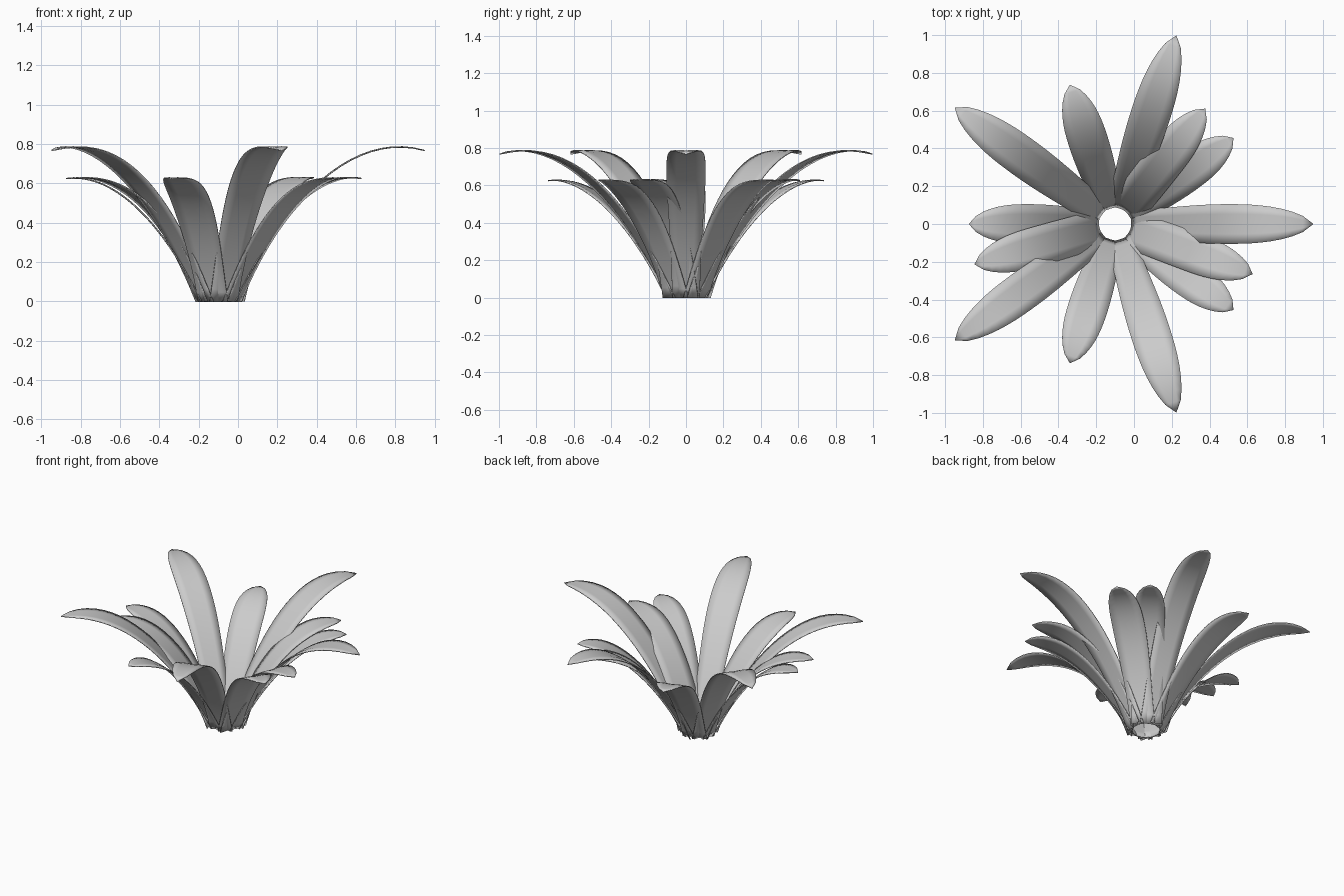
import bpy
import bmesh
import math
from mathutils import Vector, Matrix
from mathutils.geometry import interpolate_bezier

if "Cube" in bpy.data.objects:
    bpy.data.objects.remove(bpy.data.objects["Cube"])

# One plain grey for every leaf
grey = bpy.data.materials.new("leaf_grey")
grey.use_nodes = True
colour = (0.6, 0.6, 0.6, 1)
grey.diffuse_color = colour
grey.node_tree.nodes["Principled BSDF"].inputs["Base Color"].default_value = colour

ROWS = 22
COLUMNS = (-1, -0.5, 0, 0.5, 1)
CENTRE = Vector((-0.1, 0, 0))


def half_width(t, base, widest):
    """Narrow root, broad middle and a rounded, slightly pointed tip."""
    s = min(1, t / 0.6)
    body = base + (widest - base) * s * s * (3 - 2 * s)
    u = max(0, (t - 0.6) / 0.4)
    return body * max(0.0, 1 - u ** 2.6) ** 0.7


def leaf(name, angle, curve, base, widest):
    """Arching blade with a shallow groove along its midrib."""
    spine = interpolate_bezier(*[Vector((r, 0, z)) for r, z in curve], ROWS)
    bm = bmesh.new()
    rows = []
    for i, p in enumerate(spine):
        ahead = spine[min(i + 1, ROWS - 1)] - spine[max(i - 1, 0)]
        up = Vector((-ahead.z, 0, ahead.x)).normalized()
        w = half_width(i / (ROWS - 1), base, widest)
        if i == ROWS - 1:
            rows.append([bm.verts.new(p)] * len(COLUMNS))
        else:
            rows.append([bm.verts.new(p + Vector((0, c * w, 0))
                                      + up * 0.1 * w * (abs(c) - c * c * 0.9))
                         for c in COLUMNS])
    for a, b in zip(rows, rows[1:]):
        for j in range(len(COLUMNS) - 1):
            corners = [a[j], b[j], b[j + 1], a[j + 1]]
            bm.faces.new(list(dict.fromkeys(corners)))
    bmesh.ops.recalc_face_normals(bm, faces=bm.faces)
    if sum(f.normal.z for f in bm.faces) < 0:
        bmesh.ops.reverse_faces(bm, faces=bm.faces)
    bm.transform(Matrix.Translation(CENTRE)
                 @ Matrix.Rotation(math.radians(angle), 4, "Z"))
    mesh = bpy.data.meshes.new(name)
    bm.to_mesh(mesh)
    bm.free()
    mesh.materials.append(grey)
    obj = bpy.data.objects.new(name, mesh)
    bpy.context.collection.objects.link(obj)
    thickness = obj.modifiers.new("thickness", "SOLIDIFY")
    thickness.thickness = 0.006
    bpy.ops.object.select_all(action="DESELECT")
    obj.select_set(True)
    bpy.context.view_layer.objects.active = obj
    bpy.ops.object.shade_smooth_by_angle(angle=math.radians(40))


LONG = [(0.085, 0), (0.3, 0.45), (0.65, 0.88), (1.05, 0.77)]
SHORT = [(0.085, 0), (0.25, 0.34), (0.5, 0.66), (0.775, 0.628)]
STEEP = [(0.085, 0), (0.23, 0.39), (0.48, 0.67), (0.775, 0.628)]

# Two alternating rings of five leaves
for k in range(5):
    leaf(f"long_leaf_{k + 1}", 72 * k, LONG, 0.075, 0.105)
    leaf(f"short_leaf_{k + 1}", 72 * k + 36, SHORT, 0.08, 0.105)

# Three extra leaves tucked between the rings
for k, angle in enumerate((52, 196, 340)):
    leaf(f"filler_leaf_{k + 1}", angle, STEEP, 0.1, 0.105)
